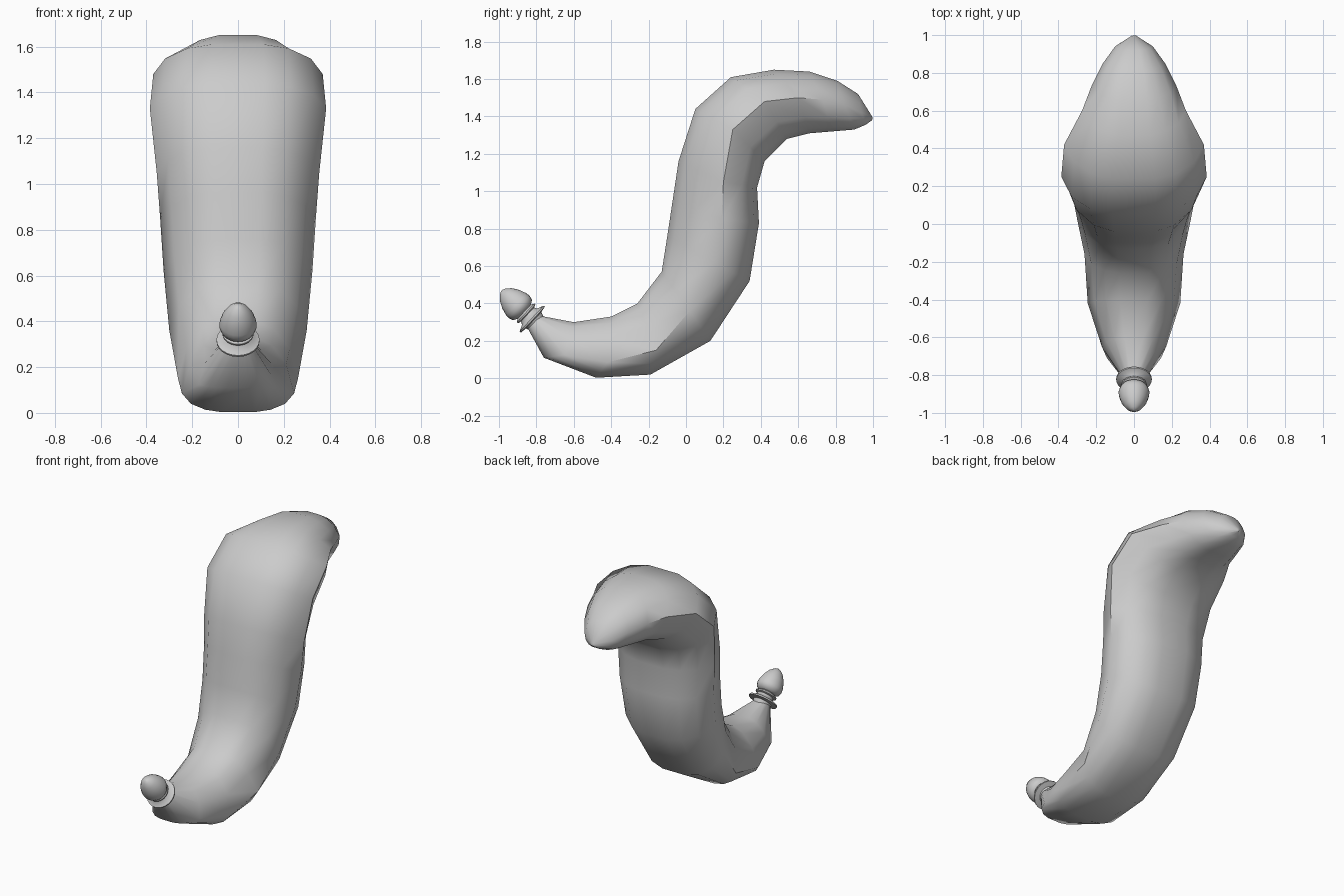
import bpy, bmesh, math
from mathutils import Vector, Matrix

if "Cube" in bpy.data.objects:
    bpy.data.objects.remove(bpy.data.objects["Cube"])


def finish(name, bm, angle):
    bmesh.ops.remove_doubles(bm, verts=bm.verts, dist=1e-5)
    bmesh.ops.recalc_face_normals(bm, faces=bm.faces)
    mesh = bpy.data.meshes.new(name)
    bm.to_mesh(mesh)
    bm.free()
    ob = bpy.data.objects.new(name, mesh)
    bpy.context.collection.objects.link(ob)
    bpy.ops.object.select_all(action='DESELECT')
    ob.select_set(True)
    bpy.context.view_layer.objects.active = ob
    bpy.ops.object.shade_smooth_by_angle(angle=math.radians(angle))
    return ob


def skin(bm, rings):
    # bridge successive closed rings of points
    loops = [[bm.verts.new(p) for p in r] for r in rings]
    n = len(loops[0])
    for a, b in zip(loops, loops[1:]):
        for i in range(n):
            j = (i + 1) % n
            bm.faces.new((a[i], a[j], b[j], b[i]))
    bm.faces.new(loops[0])
    bm.faces.new(loops[-1])


# Curved body stations: outer (y,z), widest side (y,z), half width, inner (y,z)
stations = [
    (-.785, .335, -.81, .30, .06, -.845, .265),
    (-.60, .30, -.65, .125, .17, -.76, .11),
    (-.40, .33, -.42, .085, .245, -.48, .003),
    (-.26, .40, -.16, .15, .262, -.19, .02),
    (-.13, .57, .02, .36, .30, .13, .20),
    (-.10, .76, .15, .62, .325, .34, .52),
    (-.07, .96, .19, .85, .34, .39, .83),
    (-.04, 1.16, .20, 1.05, .355, .38, 1.02),
    (.05, 1.44, .25, 1.33, .385, .42, 1.16),
    (.24, 1.61, .42, 1.48, .37, .54, 1.28),
    (.47, 1.65, .60, 1.50, .275, .66, 1.31),
    (.66, 1.64, .73, 1.49, .225, .78, 1.32),
    (.81, 1.59, .85, 1.46, .165, .90, 1.33),
    (.92, 1.52, .94, 1.42, .10, .96, 1.355),
    (.995, 1.40, .998, 1.39, .01, .995, 1.38),
]
# Half section: width share, and share of the way from widest to outer/inner
half = [(.30, 1), (.60, .86), (.86, .52), (1, 0), (.84, -.55), (.58, -.87), (.28, -1)]
rings = []
for ay, az, wy, wz, w, by, bz in stations:
    a, m, b = Vector((0, ay, az)), Vector((0, wy, wz)), Vector((0, by, bz))
    pts = []
    for fx, t in half:
        p = m.lerp(a if t > 0 else b, abs(t))
        p.x = fx * w
        pts.append(p)
    rings.append(pts + [Vector((-p.x, p.y, p.z)) for p in reversed(pts)])
bm = bmesh.new()
skin(bm, rings)
finish("curved_body", bm, 45)

# Turned finial with collar, bead and acorn tip: (radius, height)
profile = [(.05, -.03), (.06, 0), (.094, .005), (.094, .014), (.058, .03),
           (.052, .045), (.068, .05), (.068, .058), (.052, .068), (.074, .08),
           (.082, .105), (.08, .125), (.068, .165), (.046, .203), (.022, .226), (.003, .234)]
axis = Vector((0, -.73, .68)).normalized()
place = Matrix.Translation((0, -.815, .31)) @ axis.to_track_quat('Z', 'Y').to_matrix().to_4x4()
N = 24
bm = bmesh.new()
skin(bm, [[place @ Vector((r * math.cos(2 * math.pi * i / N), r * math.sin(2 * math.pi * i / N), h))
           for i in range(N)] for r, h in profile])
finish("end_finial", bm, 45)
